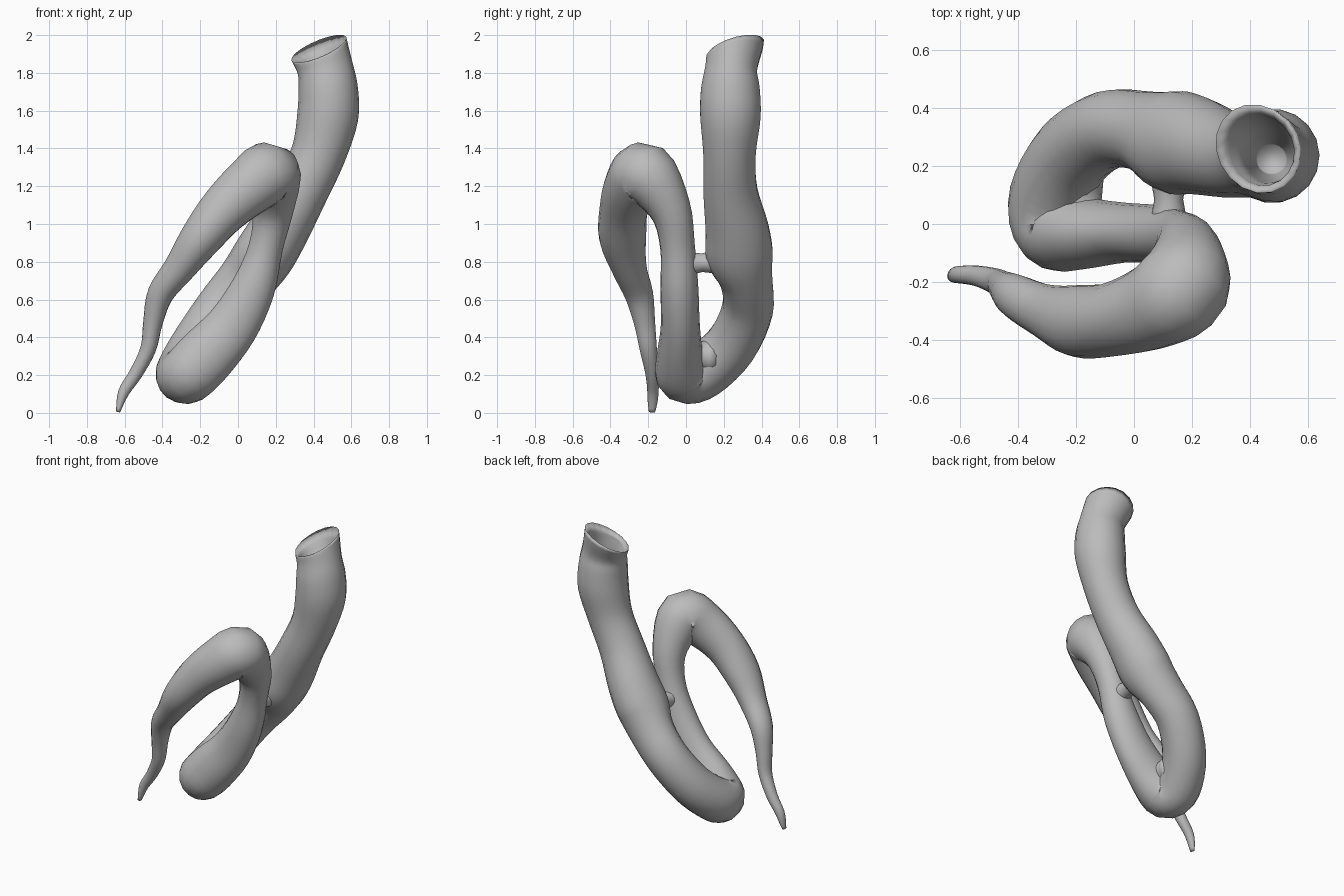
import bpy, bmesh, math
from mathutils import Vector

if "Cube" in bpy.data.objects:
    bpy.data.objects.remove(bpy.data.objects["Cube"])

SIDES, STEPS = 18, 4

grey = bpy.data.materials.new("plain grey")
grey.diffuse_color = (0.5, 0.5, 0.5, 1)
grey.use_nodes = True
grey.node_tree.nodes["Principled BSDF"].inputs["Base Color"].default_value = grey.diffuse_color

# Centre line: x, y, z, radius, flattening along y
PATH = [
    (0.428, 0.262, 1.928, 0.158, 1.0),
    (0.46, 0.24, 1.83, 0.148, 0.94),
    (0.477, 0.235, 1.72, 0.157, 1.0),
    (0.475, 0.235, 1.57, 0.162, 1.0),
    (0.425, 0.23, 1.37, 0.145, 0.97),
    (0.33, 0.235, 1.17, 0.145, 1.0),
    (0.22, 0.27, 0.97, 0.157, 1.08),
    (0.135, 0.285, 0.83, 0.162, 1.1),
    (0.04, 0.32, 0.70, 0.15, 0.93),
    (-0.09, 0.325, 0.545, 0.14, 0.97),
    (-0.215, 0.24, 0.36, 0.14, 1.0),
    (-0.285, 0.095, 0.225, 0.147, 1.0),
    (-0.265, -0.005, 0.205, 0.155, 1.0),
    (-0.17, -0.03, 0.30, 0.158, 0.80),
    (-0.03, -0.03, 0.46, 0.14, 0.74),
    (0.08, -0.035, 0.66, 0.118, 0.85),
    (0.148, -0.045, 0.88, 0.092, 1.0),
    (0.185, -0.085, 1.08, 0.112, 1.0),
    (0.17, -0.21, 1.262, 0.165, 1.0),
    (0.07, -0.285, 1.205, 0.155, 0.95),
    (-0.075, -0.33, 1.075, 0.132, 0.97),
    (-0.20, -0.335, 0.92, 0.111, 1.12),
    (-0.31, -0.30, 0.765, 0.085, 1.1),
    (-0.41, -0.25, 0.63, 0.07, 1.1),
    (-0.45, -0.22, 0.48, 0.052, 1.1),
    (-0.475, -0.20, 0.34, 0.042, 1.1),
    (-0.54, -0.18, 0.21, 0.036, 1.0),
    (-0.605, -0.175, 0.11, 0.03, 1.0),
    (-0.635, -0.18, 0.005, 0.011, 1.5),
]

# Hollow throat, from its floor up to the lip
THROAT = [
    (0.475, 0.225, 1.52, 0.05, 1.0),
    (0.475, 0.225, 1.66, 0.075, 1.0),
    (0.465, 0.235, 1.79, 0.095, 1.0),
    (0.438, 0.255, 1.885, 0.125, 1.0),
]


def smooth_path(keys):
    """Catmull-Rom interpolation of all columns."""
    out = []
    n = len(keys)
    for i in range(n - 1):
        a, b, c, d = (keys[min(max(i + k, 0), n - 1)] for k in (-1, 0, 1, 2))
        for s in range(STEPS):
            t = s / STEPS
            out.append([0.5 * (2 * q + (r - p) * t + (2 * p - 5 * q + 4 * r - w) * t * t
                               + (3 * q - p - 3 * r + w) * t ** 3)
                        for p, q, r, w in zip(a, b, c, d)])
    out.append(list(keys[-1]))
    return out


def finish(bm, name):
    bmesh.ops.recalc_face_normals(bm, faces=bm.faces)
    mesh = bpy.data.meshes.new(name)
    bm.to_mesh(mesh)
    bm.free()
    mesh.materials.append(grey)
    ob = bpy.data.objects.new(name, mesh)
    bpy.context.collection.objects.link(ob)
    for p in mesh.polygons:
        p.use_smooth = True
    return ob


def sweep(name, rows, lip_index=None):
    """Skin rings along the rows; rings near the lip lean with its tilt."""
    bm = bmesh.new()
    pts = [Vector(r[:3]) for r in rows]
    lip = Vector((-0.43, -0.31, 1)).normalized()
    rings, side, prev = [], Vector((1, 0, 0)), None
    for i, r in enumerate(rows):
        tan = (pts[min(i + 1, len(pts) - 1)] - pts[max(i - 1, 0)]).normalized()
        if lip_index is not None:
            lean = max(0, 1 - abs(i - lip_index) / 5)
            sign = 1 if i <= lip_index else -1
            if i == lip_index:
                tan = lip.copy()
            else:
                tan = tan.lerp(lip * sign, lean).normalized()
        # keep the frame continuous where the skin folds back at the lip
        if prev is not None and prev.dot(tan) < 0:
            tan = -tan
        if prev is not None:
            side = prev.rotation_difference(tan) @ side
        side = (side - tan * side.dot(tan)).normalized()
        prev = tan
        up = tan.cross(side)
        ring = []
        for k in range(SIDES):
            a = 2 * math.pi * k / SIDES
            off = (side * math.cos(a) + up * math.sin(a)) * r[3]
            off.y *= r[4]
            ring.append(bm.verts.new(pts[i] + off))
        rings.append(ring)
    for lo, hi in zip(rings, rings[1:]):
        for k in range(SIDES):
            j = (k + 1) % SIDES
            bm.faces.new((lo[k], lo[j], hi[j], hi[k]))
    bm.faces.new(rings[0])
    bm.faces.new(rings[-1])
    return finish(bm, name)


# Coiled tube with its throat folded in at the open end
throat = smooth_path(THROAT)
sweep("coiled_tube", throat + smooth_path(PATH), len(throat))


# Small webs joining neighbouring coils
def web(name, a, b, radius):
    rows = [[*Vector(a).lerp(Vector(b), t), radius * (1 + 0.3 * abs(2 * t - 1)), 1.0]
            for t in (0, 0.25, 0.5, 0.75, 1)]
    sweep(name, rows)


web("upper_web", (0.12, 0.0, 0.79), (0.12, 0.17, 0.80), 0.05)
web("lower_web", (-0.17, 0.0, 0.30), (-0.20, 0.14, 0.30), 0.075)
